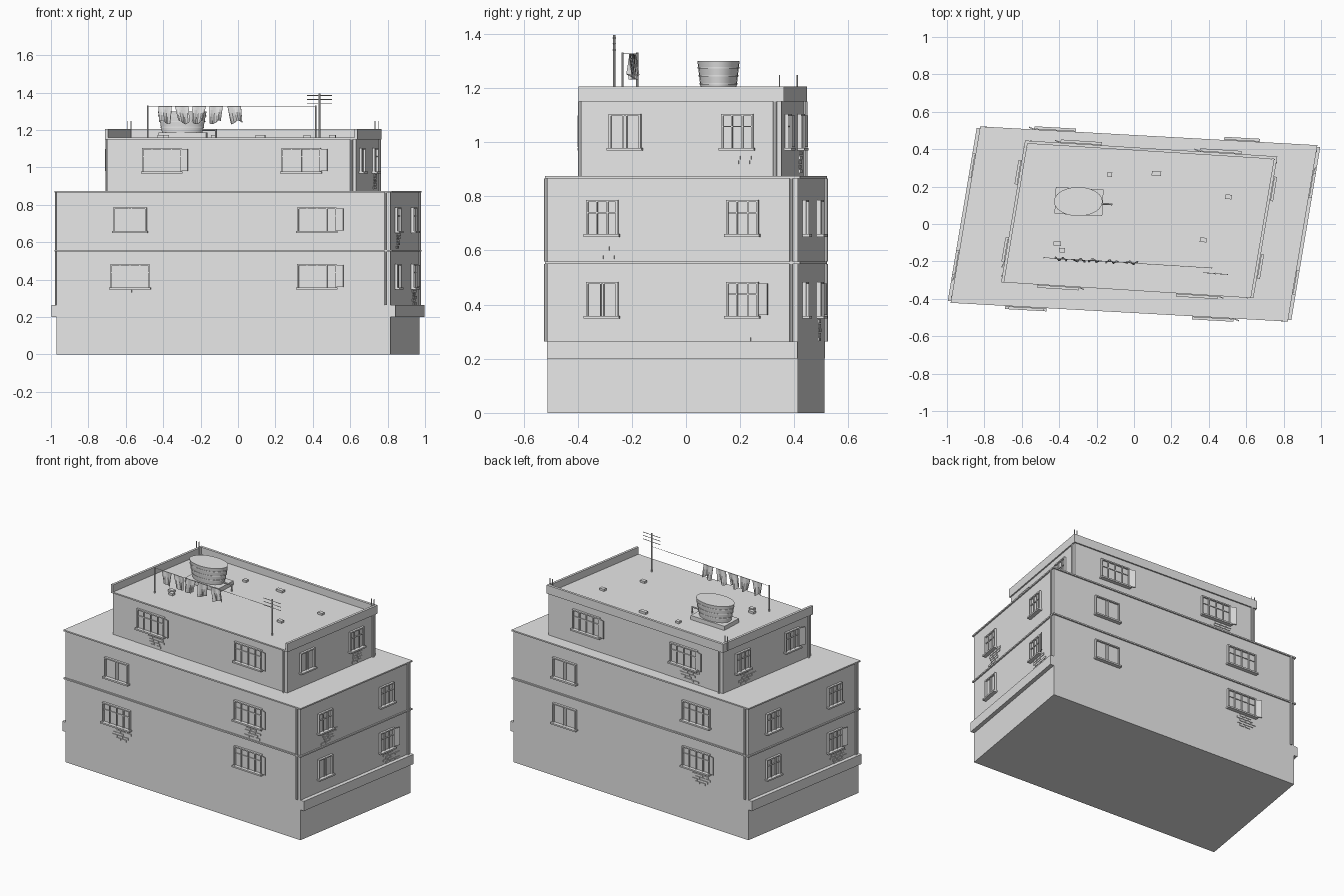
import bpy, bmesh, math, random
from mathutils import Vector, Matrix

random.seed(4)
if "Cube" in bpy.data.objects:
    bpy.data.objects.remove(bpy.data.objects["Cube"])

grey = bpy.data.materials.new("light_grey")
grey.use_nodes = True
grey.diffuse_color = (0.8, 0.8, 0.8, 1)
grey.node_tree.nodes["Principled BSDF"].inputs["Base Color"].default_value = (0.8, 0.8, 0.8, 1)


def finish(bm, name, smooth=False):
    bmesh.ops.recalc_face_normals(bm, faces=bm.faces)
    mesh = bpy.data.meshes.new(name)
    bm.to_mesh(mesh)
    bm.free()
    mesh.materials.append(grey)
    obj = bpy.data.objects.new(name, mesh)
    bpy.context.collection.objects.link(obj)
    if smooth:
        bpy.ops.object.select_all(action='DESELECT')
        obj.select_set(True)
        bpy.context.view_layer.objects.active = obj
        bpy.ops.object.shade_smooth_by_angle(angle=math.radians(35))
    return obj


def prism(bm, corners, z0, z1):
    low = [bm.verts.new((p[0], p[1], z0)) for p in corners]
    high = [bm.verts.new((p[0], p[1], z1)) for p in corners]
    bm.faces.new(low[::-1])
    bm.faces.new(high)
    n = len(low)
    for i in range(n):
        j = (i + 1) % n
        bm.faces.new((low[i], low[j], high[j], high[i]))


def box(bm, frame, lo, hi):
    size = [b - a for a, b in zip(lo, hi)]
    mid = [(a + b) / 2 for a, b in zip(lo, hi)]
    bmesh.ops.create_cube(bm, size=1, matrix=frame @ Matrix.Translation(mid) @ Matrix.Diagonal((*size, 1)))


def rod(bm, a, b, r, sides=8):
    a, b = Vector(a), Vector(b)
    turn = (b - a).to_track_quat('Z', 'Y').to_matrix().to_4x4()
    bmesh.ops.create_cone(bm, cap_ends=True, segments=sides, radius1=r, radius2=r,
                          depth=(b - a).length, matrix=Matrix.Translation((a + b) / 2) @ turn)


def skewed(cx, cy, a, b, grow=0.0):
    """Corners of a parallelogram storey: front left, front right, back right, back left."""
    a, b, c = Vector(a), Vector(b), Vector((cx, cy))
    u, v = (b - a).normalized(), (-a - b).normalized()
    return [c + a - (u + v) * grow, c + b + (u - v) * grow,
            c - a + (u + v) * grow, c - b - (u - v) * grow]


def wall_frame(corners, i):
    """Axes: along the wall, outwards, up; origin at the wall's left end."""
    a, b = corners[i], corners[(i + 1) % 4]
    u = (b - a).normalized()
    m = Matrix(((u.x, u.y, 0, a.x), (u.y, -u.x, 0, a.y), (0, 0, 1, 0), (0, 0, 0, 1)))
    return m, (b - a).length


def window(bm, frame, x, z, w, style):
    h, t, d = 0.128, 0.008, 0.014
    l, r, b, top = x - w / 2, x + w / 2, z - h / 2, z + h / 2
    box(bm, frame, (l, -0.002, b), (r, 0.003, top))                  # pane
    for e in (l, r - t):
        box(bm, frame, (e, 0, b), (e + t, d, top))                   # jambs
    box(bm, frame, (l, 0, top - t), (r, d, top))                     # head
    box(bm, frame, (l - 0.006, 0, b - 0.008), (r + 0.006, 0.026, b + 0.002))  # sill
    if style[0] == 'p':
        for k in (0.45, 0.55):
            box(bm, frame, (l + w * k - 0.002, 0, b), (l + w * k + 0.002, 0.009, top))
        return
    count = 4 if w > 0.15 else 3
    for k in range(1, count):
        c = l + w * k / count
        box(bm, frame, (c - 0.003, 0, b), (c + 0.003, 0.011, top))
    box(bm, frame, (l, 0, z + 0.015), (r, 0.009, z + 0.02))
    if style[0] == 's':                                              # open casement
        hinge = frame @ Matrix.Translation((r, 0.008, z)) @ Matrix.Rotation(math.radians(18), 4, 'Z')
        box(bm, hinge, (0, -0.003, -h / 2 + 0.006), (0.038, 0.003, h / 2 - 0.006))


def brick_patch(bm, frame, x, z):
    for row in range(5):
        start = x + random.uniform(-0.065, -0.03)
        for k in range(random.randint(2, 3)):
            box(bm, frame, (start, -0.002, z - row * 0.0165 - 0.0135),
                (start + 0.036, 0.004, z - row * 0.0165))
            start += 0.041


LOW = (0, 0, (-0.97, -0.413), (0.815, -0.512))
TOP = (0.028, 0.025, (-0.728, -0.328), (0.603, -0.412))
low, top = skewed(*LOW), skewed(*TOP)

# Main masses
for name, corners, z0, z1 in (("lower_storeys", low, 0, 0.87), ("top_storey", top, 0.87, 1.152)):
    bm = bmesh.new()
    prism(bm, corners, z0, z1)
    finish(bm, name)

# Thin floor ledges and roof slab
for name, spec, z in (("middle_ledge", LOW, 0.55), ("terrace_slab", LOW, 0.866), ("roof_slab", TOP, 1.15)):
    bm = bmesh.new()
    prism(bm, skewed(*spec, 0.009), z, z + 0.009)
    finish(bm, name)

# Bands on the two short sides
u = (low[1] - low[0]).normalized()
for name, a, b, s in (("right_band", low[1], low[2], 1), ("left_band", low[3], low[0], -1)):
    bm = bmesh.new()
    prism(bm, [a - u * s * 0.01, a + u * s * 0.026, b + u * s * 0.026, b - u * s * 0.01], 0.2, 0.264)
    finish(bm, name)

# Parapet, open along the front
outer, inner = skewed(*TOP, 0.009), skewed(*TOP, -0.007)
v = (outer[2] - outer[1]).normalized()
bm = bmesh.new()
prism(bm, [outer[1], outer[2], outer[3], outer[0],
           outer[0] + (outer[1] - outer[0]).normalized() * 0.016, inner[3], inner[2],
           outer[1] - (outer[1] - outer[0]).normalized() * 0.016], 1.158, 1.206)
finish(bm, "parapet")

# Windows, bricks and drainpipes; walls run front, right, back, left
# p = plain, b = barred, s = barred with open casement, * = exposed bricks below
storeys = (
    ("first", low, 0.264, 0.55, 0.42, ("b* s", "p s*", "p s*", "b s*")),
    ("second", low, 0.559, 0.866, 0.722, ("p s*", "b* b", "p b", "b b")),
    ("third", top, 0.875, 1.15, 1.04, ("s* s", "p b*", "s s*", "b* s")),
)
for name, corners, z0, z1, zc, walls in storeys:
    win, bricks, pipes = bmesh.new(), bmesh.new(), bmesh.new()
    for i, codes in enumerate(walls):
        frame, length = wall_frame(corners, i)
        for code, part in zip(codes.split(), (0.22, 0.78)):
            wide = 0.12 if i % 2 else (0.18 if code[0] == 'p' else 0.21)
            window(win, frame, length * part, zc, wide, code)
            if '*' in code:
                brick_patch(bricks, frame, length * part + 0.03, zc - 0.075)
        foot = frame @ Vector((length - 0.024, 0.006, z0))
        rod(pipes, foot, (foot.x, foot.y, z1), 0.007)
    finish(win, name + "_storey_windows")
    finish(bricks, name + "_storey_bricks")
    finish(pipes, name + "_storey_drainpipes", True)

# Water tank on a plinth
ROOF = 1.157
bm = bmesh.new()
prism(bm, [(-0.425, 0.055), (-0.17, 0.042), (-0.163, 0.185), (-0.418, 0.197)], ROOF, 1.186)
finish(bm, "tank_plinth")
bm = bmesh.new()
oval = Matrix.Translation((-0.298, 0.12, 0)) @ Matrix.Diagonal((1, 0.6, 1, 1))


def ring(z, depth, r1, r2):
    bmesh.ops.create_cone(bm, cap_ends=True, segments=24, radius1=r1, radius2=r2, depth=depth,
                          matrix=oval @ Matrix.Translation((0, 0, z)))


ring(1.243, 0.114, 0.108, 0.13)
for z in (1.215, 1.245, 1.275):
    r = 0.108 + (z - 1.186) * 0.19 + 0.004
    ring(z, 0.006, r, r)
finish(bm, "water_tank", True)
bm = bmesh.new()
rod(bm, (-0.2, 0.11, 1.2), (-0.118, 0.105, 1.2), 0.005)
rod(bm, (-0.118, 0.105, 1.204), (-0.118, 0.105, ROOF), 0.005)
finish(bm, "tank_pipe", True)

# Clothesline and washing
post_a, post_b = Vector((-0.482, -0.18, 1.326)), Vector((0.415, -0.235, 1.326))
bm = bmesh.new()
for p in (post_a, post_b):
    rod(bm, (p.x, p.y, ROOF), (p.x, p.y, 1.331), 0.004)
rod(bm, post_a, post_b, 0.0014, 5)
finish(bm, "clothesline")
for k, x in enumerate((-0.39, -0.3, -0.208, -0.117, -0.02)):
    bm = bmesh.new()
    bmesh.ops.create_grid(bm, x_segments=8, y_segments=5, size=0.5)
    for vert in bm.verts:
        a, d = vert.co.x, 0.5 - vert.co.y
        px = x + a * 0.072 * (1 - 0.2 * d) + 0.014 * d * math.sin(k * 2)
        py = post_a.y - 0.061 * (px - post_a.x) + 0.012 * d * math.sin(a * 9 + k)
        vert.co = (px, py, 1.326 - d * (0.085 + 0.01 * math.sin(a * 5 + k)))
    cloth = finish(bm, "washing_%d" % (k + 1))
    cloth.modifiers.new("thickness", 'SOLIDIFY').thickness = 0.003

# Aerial
bm = bmesh.new()
rod(bm, (0.435, -0.265, ROOF), (0.435, -0.265, 1.396), 0.005)
for z in (1.385, 1.363, 1.34):
    rod(bm, (0.368, -0.26, z), (0.502, -0.27, z), 0.002, 6)
finish(bm, "aerial")

# Loose blocks on the roof and bare rods at the back corners
bm = bmesh.new()
for x, y, w in ((-0.13, 0.265, 0.026), (0.12, 0.27, 0.05), (0.505, 0.145, 0.034),
                (0.37, -0.085, 0.036), (-0.41, -0.105, 0.04), (-0.385, -0.14, 0.032)):
    spot = Matrix.Translation((x, y, ROOF)) @ Matrix.Rotation(-0.08, 4, 'Z')
    box(bm, spot, (-w / 2, -0.012, 0), (w / 2, 0.012, 0.016))
finish(bm, "roof_blocks")
bm = bmesh.new()
for x, y in ((-0.592, 0.411), (-0.572, 0.411), (0.733, 0.345), (0.753, 0.345)):
    rod(bm, (x, y, ROOF), (x, y, 1.247), 0.0025, 6)
finish(bm, "corner_rods")
